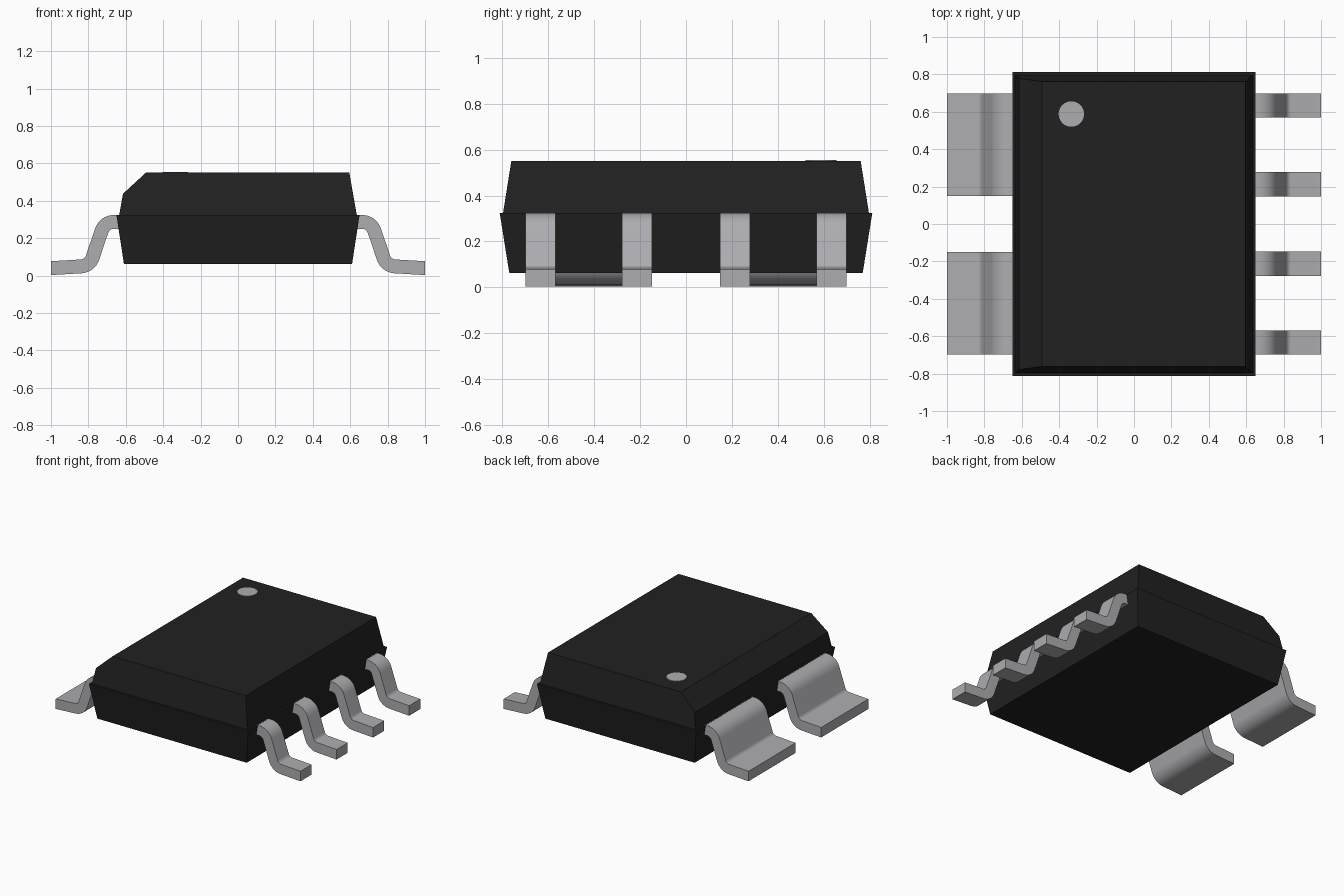
import bpy, bmesh, math
from mathutils import Vector

if "Cube" in bpy.data.objects:
    bpy.data.objects.remove(bpy.data.objects["Cube"])


def material(name, rgb):
    m = bpy.data.materials.new(name)
    m.diffuse_color = (*rgb, 1)
    m.use_nodes = True
    m.node_tree.nodes["Principled BSDF"].inputs["Base Color"].default_value = m.diffuse_color
    return m


BLACK = material("black plastic", (0.015, 0.015, 0.015))
METAL = material("tinned metal", (0.42, 0.42, 0.44))


def finish(bm, name, mat):
    bmesh.ops.recalc_face_normals(bm, faces=bm.faces[:])
    mesh = bpy.data.meshes.new(name)
    bm.to_mesh(mesh)
    bm.free()
    obj = bpy.data.objects.new(name, mesh)
    bpy.context.collection.objects.link(obj)
    mesh.materials.append(mat)
    return obj


def tapered_block(low, high):
    """Frustum between two rectangles given as (half x, half y, z)."""
    bm = bmesh.new()
    rings = [[bm.verts.new((sx * hx, sy * hy, z))
              for sx, sy in ((-1, -1), (1, -1), (1, 1), (-1, 1))]
             for hx, hy, z in (low, high)]
    bm.faces.new(rings[0])
    bm.faces.new(rings[1])
    for i in range(4):
        j = (i + 1) % 4
        bm.faces.new((rings[0][i], rings[0][j], rings[1][j], rings[1][i]))
    return bm


# Lower half of the package, widening up to the parting line
finish(tapered_block((0.61, 0.77, 0.063), (0.65, 0.812, 0.325)), "lower_body", BLACK)

# Upper half, with a bevel cut along the left edge
upper = tapered_block((0.635, 0.797, 0.325), (0.595, 0.761, 0.551))
cut = bmesh.ops.bisect_plane(
    upper, geom=upper.verts[:] + upper.edges[:] + upper.faces[:],
    plane_co=(-0.492, 0, 0.551), plane_no=(-0.115, 0, 0.125), clear_outer=True)
edges = [e for e in cut["geom_cut"] if isinstance(e, bmesh.types.BMEdge)]
bmesh.ops.contextual_create(upper, geom=edges)
finish(upper, "upper_body", BLACK)

# Round marker for the first pin
dot = bmesh.new()
bmesh.ops.create_cone(dot, cap_ends=True, segments=40, radius1=0.068,
                      radius2=0.068, depth=0.006)
bmesh.ops.translate(dot, verts=dot.verts[:], vec=(-0.335, 0.588, 0.552))
finish(dot, "pin_one_marker", METAL)


# Gull-wing lead: centre line with two rounded bends, given a thickness
def lead_profile(thick=0.074, radius=0.068, steps=8):
    p = [Vector(c) for c in ((0.62, 0.287), (0.713, 0.287), (0.793, 0.052), (1.0, 0.04))]
    line = [(p[0], Vector((0, 1)))]
    for a, b, c in zip(p, p[1:], p[2:]):
        d1, d2 = (b - a).normalized(), (c - b).normalized()
        turn = math.atan2(d1.x * d2.y - d1.y * d2.x, d1.dot(d2))
        side = math.copysign(1, turn)
        n1 = Vector((-d1.y, d1.x))
        start = b - d1 * radius * math.tan(abs(turn) / 2)
        centre = start + n1 * side * radius
        base = math.atan2(n1.y, n1.x)
        for i in range(steps + 1):
            ang = base + turn * i / steps
            n = Vector((math.cos(ang), math.sin(ang)))
            line.append((centre - n * side * radius, n))
    line.append((p[-1], Vector((0, 1))))
    top = [q + n * thick / 2 for q, n in line]
    bottom = [q - n * thick / 2 for q, n in line]
    return top, bottom


def lead(name, side, y0, y1):
    bm = bmesh.new()
    top, bottom = lead_profile()
    front, back = [[[bm.verts.new((side * q.x, y, max(q.y, 0))) for q in row]
                    for row in (top, bottom)] for y in (y0, y1)]
    for i in range(len(top) - 1):
        for t, b in (front, back):                       # side walls
            bm.faces.new((t[i], t[i + 1], b[i + 1], b[i]))
        for f, k in zip(front, back):                    # top and underside
            bm.faces.new((f[i], f[i + 1], k[i + 1], k[i]))
    for i in (0, -1):                                    # both ends
        bm.faces.new((front[0][i], front[1][i], back[1][i], back[0][i]))
    obj = finish(bm, name, METAL)
    bpy.ops.object.select_all(action='DESELECT')
    obj.select_set(True)
    bpy.context.view_layer.objects.active = obj
    bpy.ops.object.shade_smooth_by_angle(angle=math.radians(30))


# Four narrow leads on the right, two wide ones on the left
for i, y in enumerate((-0.634, -0.213, 0.213, 0.634)):
    lead(f"narrow_lead_{i + 1}", 1, y - 0.065, y + 0.065)
for i, y in enumerate((-0.424, 0.424)):
    lead(f"wide_lead_{i + 1}", -1, y - 0.275, y + 0.275)
